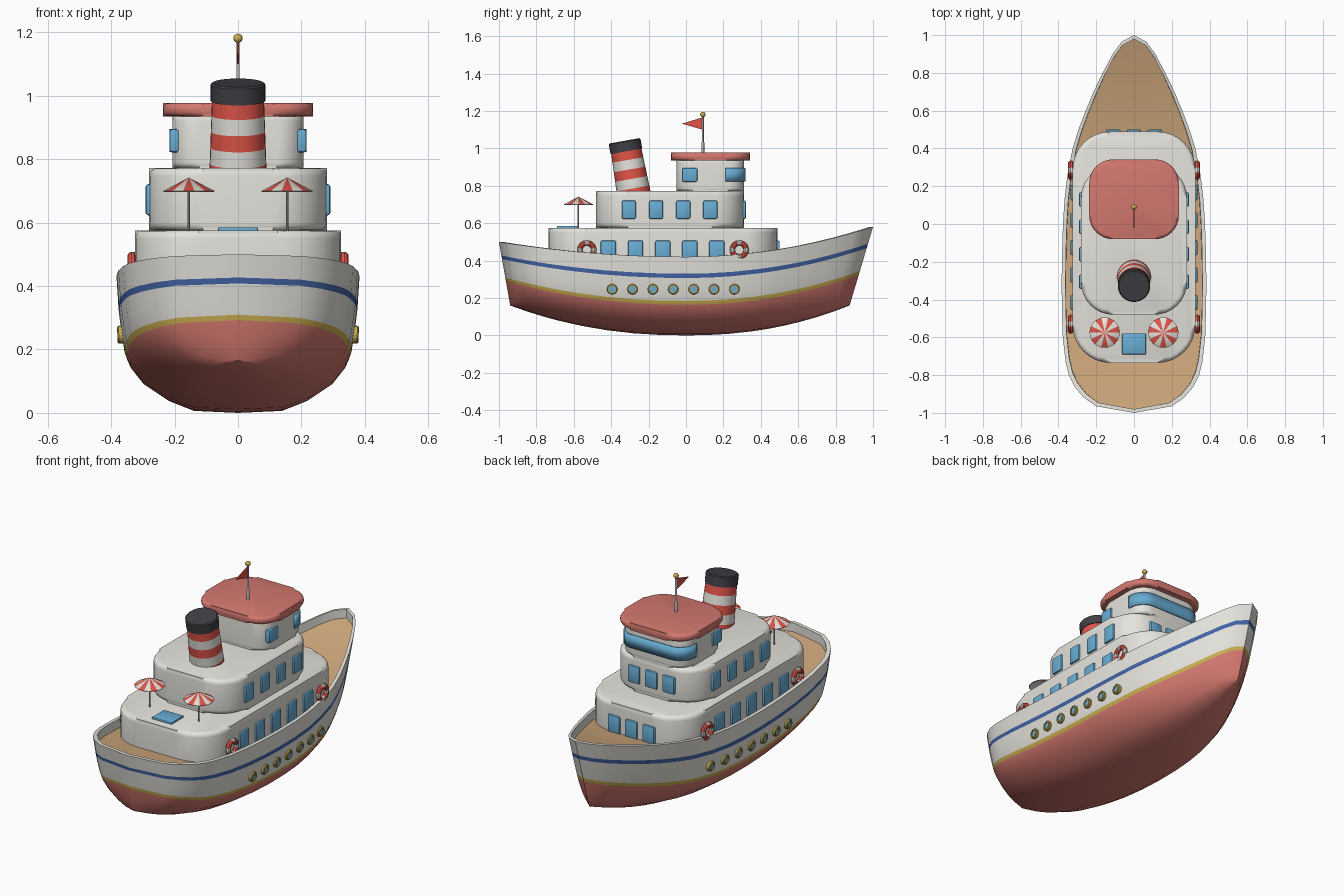
import bpy, bmesh, math
from mathutils import Matrix, Vector

if "Cube" in bpy.data.objects:
    bpy.data.objects.remove(bpy.data.objects["Cube"])

COLOURS = {
    "white": (.78, .77, .72), "hull_red": (.66, .19, .16), "bright_red": (.75, .09, .065),
    "deck_tan": (.62, .39, .2), "glass_blue": (.14, .42, .66), "stripe_blue": (.055, .125, .38),
    "gold": (.58, .42, .08), "charcoal": (.05, .05, .06), "metal_grey": (.45, .45, .45)}
MAT = {}
for n, c in COLOURS.items():
    MAT[n] = bpy.data.materials.new(n)
    MAT[n].diffuse_color = (*c, 1)


def finish(name, bm, mats, angle=35):
    """Turn a bmesh into an object with sharp edges kept"""
    bmesh.ops.recalc_face_normals(bm, faces=bm.faces)
    me = bpy.data.meshes.new(name)
    bm.to_mesh(me)
    bm.free()
    for m in mats:
        me.materials.append(MAT[m])
    me.polygons.foreach_set("use_smooth", [True] * len(me.polygons))
    me.set_sharp_from_angle(angle=math.radians(angle))
    ob = bpy.data.objects.new(name, me)
    bpy.context.collection.objects.link(ob)
    return ob


def rounded_block(hx, y0, y1, z0, z1, r, seg=8):
    """Vertical prism with a rounded rectangular plan"""
    bm = bmesh.new()
    corners = [(hx - r, y1 - r), (r - hx, y1 - r), (r - hx, y0 + r), (hx - r, y0 + r)]
    pts = []
    for q, (cx, cy) in enumerate(corners):
        for i in range(seg + 1):
            a = math.pi / 2 * (q + i / seg)
            pts.append((cx + r * math.cos(a), cy + r * math.sin(a)))
    lo = [bm.verts.new((x, y, z0)) for x, y in pts]
    hi = [bm.verts.new((x, y, z1)) for x, y in pts]
    bm.faces.new(lo)
    bm.faces.new(hi)
    for i in range(len(pts)):
        j = (i + 1) % len(pts)
        bm.faces.new((lo[i], lo[j], hi[j], hi[i]))
    return bm


def tier(name, hx, y0, y1, z0, z1, r, bevel, mat):
    bm = rounded_block(hx, y0, y1, z0, z1, r)
    rims = [e for e in bm.edges if abs(e.verts[0].co.z - e.verts[1].co.z) < 1e-5]
    bmesh.ops.bevel(bm, geom=rims, offset=bevel, segments=4, profile=.5, affect='EDGES')
    finish(name, bm, [mat])


def box(name, loc, size, mat, bevel=.008):
    bm = bmesh.new()
    bmesh.ops.create_cube(bm, size=1, matrix=Matrix.Translation(loc) @ Matrix.Diagonal((*size, 1)))
    bmesh.ops.bevel(bm, geom=bm.edges[:], offset=bevel, segments=2, profile=.5, affect='EDGES')
    finish(name, bm, [mat])


def lathe(name, rings, mats, matrix, seg=24, pick=None):
    """Spin (radius, height) rings about local z; pick(ring, segment) gives the material"""
    bm = bmesh.new()
    loops = [[bm.verts.new((r * math.cos(2 * math.pi * i / seg), r * math.sin(2 * math.pi * i / seg), h))
              for i in range(seg)] for r, h in rings]
    for k in range(len(rings) - 1):
        for i in range(seg):
            j = (i + 1) % seg
            f = bm.faces.new((loops[k][i], loops[k][j], loops[k + 1][j], loops[k + 1][i]))
            f.material_index = pick(k, i) if pick else 0
    bmesh.ops.remove_doubles(bm, verts=bm.verts, dist=1e-5)
    bm.transform(matrix)
    return finish(name, bm, mats)


# --- Hull: stations (s, half width) lofted over section rows (height, width fraction)
STATIONS = [(-1, 0), (-.965, .2), (-.92, .265), (-.865, .312), (-.8, .345), (-.73, .362), (-.6, .377),
            (-.45, .382), (-.3, .383), (-.15, .381), (0, .376), (.13, .368), (.26, .352), (.4, .325),
            (.5, .294), (.6, .256), (.7, .214), (.8, .166), (.9, .113), (.965, .065), (1, 0)]
ROWS = [(0, 0), (.015, .37), (.09, .58), (.21, .78), (.33, .885), (.39, .915), (.44, .935),
        (.58, .96), (.73, .98), (.785, .985), (1, 1)]
HULL_MATS = ["hull_red", "gold", "white", "stripe_blue", "deck_tan"]
BANDS = [0] * 5 + [1, 2, 2, 3, 2, 2, 2, 4]


def sheer(s):
    return .42 + (.16 if s > 0 else .08) * s * s


def hull_point(s, w, t, frac):
    keel = .16 * abs(s) ** 2.2
    reach = .875 + .125 * t if s > 0 else .94 + .06 * t
    return Vector((w * frac, s * reach, keel + (sheer(s) - keel) * t))


bm = bmesh.new()
for side in (-1, 1):
    cols = []
    for s, w in STATIONS:
        col = [hull_point(s, w, t, f) for t, f in ROWS]
        col += [Vector((w * .945, s * .98, sheer(s))), Vector((w * .94, s * .98, sheer(s) - .05)),
                Vector((0, s * .98, sheer(s) - .05))]
        cols.append([bm.verts.new((p.x * side, p.y, p.z)) for p in col])
    for a, b in zip(cols, cols[1:]):
        for k, m in enumerate(BANDS):
            bm.faces.new((a[k], b[k], b[k + 1], a[k + 1])).material_index = m
bmesh.ops.remove_doubles(bm, verts=bm.verts, dist=1e-5)
bmesh.ops.dissolve_degenerate(bm, edges=bm.edges, dist=1e-5)
finish("hull", bm, HULL_MATS, 40)

# --- Superstructure
tier("lower_cabin", .325, -.735, .49, .34, .575, .2, .025, "white")
tier("upper_cabin", .28, -.48, .31, .575, .772, .17, .025, "white")
tier("wheelhouse", .207, -.05, .31, .772, .94, .085, .018, "white")
tier("wheelhouse_roof", .237, -.08, .342, .935, .977, .125, .018, "hull_red")

# --- Wraparound wheelhouse window
bm = rounded_block(.211, -.054, .314, .822, .895, .089)
bmesh.ops.bisect_plane(bm, geom=bm.verts[:] + bm.edges[:] + bm.faces[:], plane_co=(0, .21, 0),
                       plane_no=(0, 1, 0), clear_inner=True)
bmesh.ops.delete(bm, geom=[f for f in bm.faces if abs(f.normal.z) > .9], context='FACES')
band = finish("wheelhouse_front_window", bm, ["glass_blue"])
mod = band.modifiers.new("thickness", 'SOLIDIFY')
mod.thickness, mod.offset = .01, 0

# --- Cabin windows
for side in (-1, 1):
    for i in range(5):
        box("lower_window", (side * .325, -.415 + .145 * i, .452), (.022, .082, .11), "glass_blue")
    for i in range(4):
        box("upper_window", (side * .28, -.305 + .145 * i, .672), (.022, .076, .098), "glass_blue")
    box("wheelhouse_window", (side * .201, .02, .858), (.03, .082, .074), "glass_blue")
for x in (-.11, 0, .11):
    box("lower_front_window", (x, .488, .452), (.075, .026, .11), "glass_blue")
    box("upper_front_window", (x, .308, .672), (.075, .026, .098), "glass_blue")
box("skylight", (0, -.635, .576), (.125, .11, .018), "glass_blue", .003)

# --- Portholes and lifebuoys on both sides
for side in (-1, 1):
    for i in range(7):
        y = -.395 + .109 * i
        w = next(a[1] + (b[1] - a[1]) * (y / .95 - a[0]) / (b[0] - a[0])
                 for a, b in zip(STATIONS, STATIONS[1:]) if a[0] <= y / .95 <= b[0])
        m = Matrix.Translation((side * w * .962, y, .247)) @ Matrix.Rotation(side * math.radians(93), 4, 'Y')
        lathe("porthole", [(.028, -.012), (.028, .008), (.024, .012), (.018, .012), (.018, .007), (0, .007)],
              ["gold", "glass_blue"], m, 16, lambda k, i: int(k == 4))
    for y in (-.53, .285):
        m = Matrix.Translation((side * .335, y, .457)) @ Matrix.Rotation(math.pi / 2, 4, 'Y')
        ring = [(.037 + .014 * math.cos(a * math.pi / 5), .014 * math.sin(a * math.pi / 5)) for a in range(11)]
        lathe("lifebuoy", ring, ["bright_red", "white"], m, 24, lambda k, i: int((i + 1) % 6 < 2))

# --- Striped funnel, raked aft
m = Matrix.Translation((0, -.275, .735)) @ Matrix.Rotation(math.radians(10), 4, 'X')
lathe("funnel", [(.091 - .0018 * i, .0515 * i) for i in range(6)], ["bright_red", "white"], m, 32,
      lambda k, i: k % 2)
lathe("funnel_cap", [(0, .253), (.086, .253), (.086, .305), (.08, .31), (0, .31)], ["charcoal"], m, 32)

# --- Parasols on the aft deck
for side in (-1, 1):
    m = Matrix.Translation((side * .155, -.575, .57))
    lathe("parasol_pole", [(.004, 0), (.004, .165)], ["metal_grey"], m, 8)
    lathe("parasol_canopy", [(0, .172), (.081, .13), (.079, .127), (0, .165)], ["bright_red", "white"], m, 14,
          lambda k, i: i % 2 if k == 0 else 1)

# --- Mast with finial and pennant
m = Matrix.Translation((0, .09, 0))
lathe("mast", [(0, .97), (.008, .97), (.008, 1.03), (.0055, 1.035), (.0055, 1.175), (0, 1.175)],
      ["metal_grey"], m, 12)
bm = bmesh.new()
bmesh.ops.create_uvsphere(bm, u_segments=16, v_segments=10, radius=.0145,
                          matrix=Matrix.Translation((0, .09, 1.181)))
finish("mast_finial", bm, ["gold"])
bm = bmesh.new()
tri = [(.088, 1.165), (.088, 1.1), (-.022, 1.132)]
a, b = [[bm.verts.new((x, y, z)) for y, z in tri] for x in (-.003, .003)]
bm.faces.new(a)
bm.faces.new(b)
for i in range(3):
    bm.faces.new((a[i], a[(i + 1) % 3], b[(i + 1) % 3], b[i]))
finish("pennant", bm, ["bright_red"])

for m in bpy.data.materials:
    if m.users and not m.is_grease_pencil:
        m.use_nodes = True
        m.node_tree.nodes["Principled BSDF"].inputs["Base Color"].default_value = m.diffuse_color
